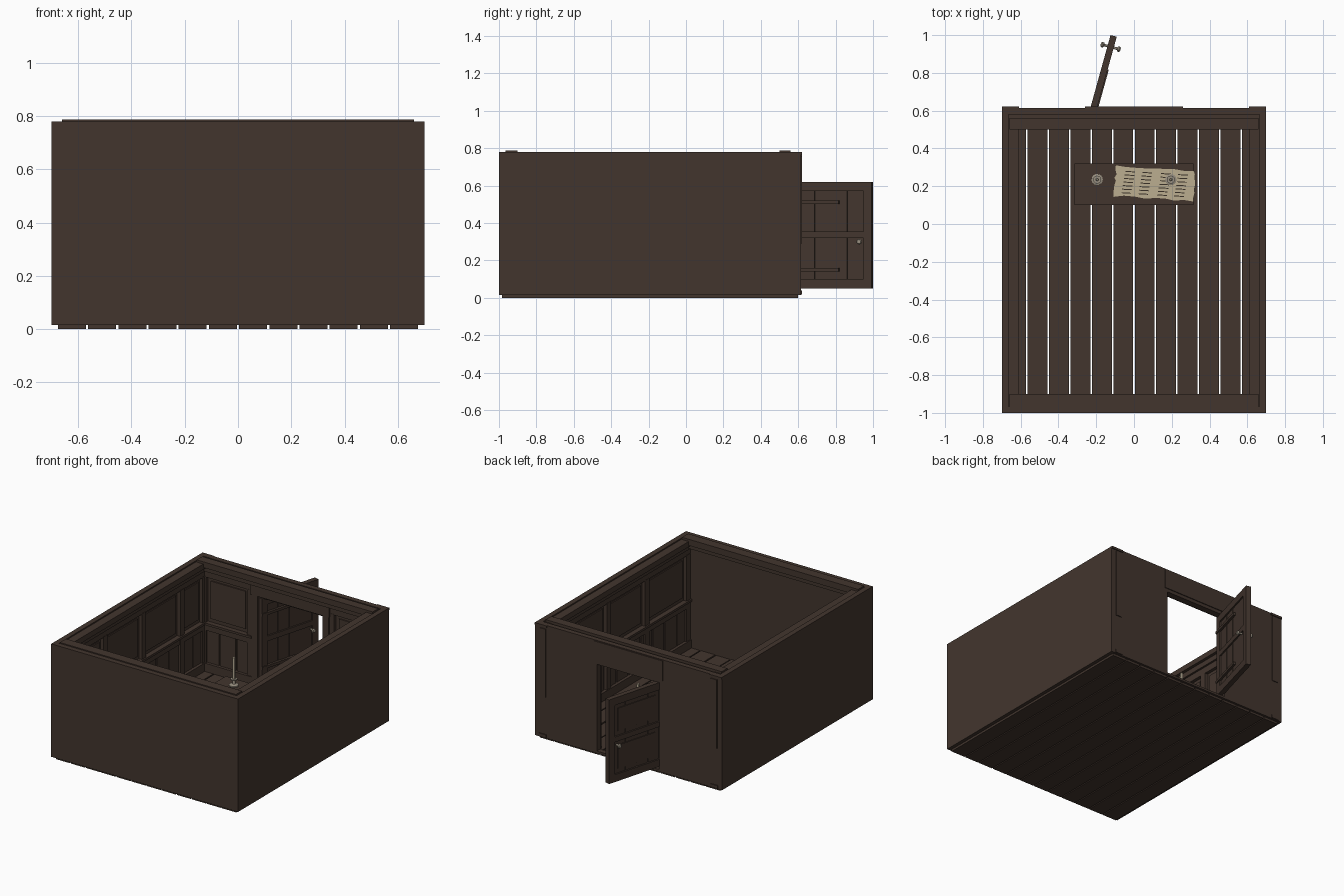
import bpy, bmesh, math, random
from mathutils import Matrix

random.seed(4)
if "Cube" in bpy.data.objects:
    bpy.data.objects.remove(bpy.data.objects["Cube"], do_unlink=True)


def material(name, rgb):
    m = bpy.data.materials.new(name)
    m.use_nodes = True
    m.diffuse_color = (*rgb, 1)
    m.node_tree.nodes["Principled BSDF"].inputs["Base Color"].default_value = (*rgb, 1)
    return m


WOOD = material("dark wood", (0.055, 0.036, 0.027))
PAPER = material("old paper", (0.50, 0.42, 0.28))
INK = material("ink", (0.04, 0.03, 0.02))
WAX = material("candle wax", (0.46, 0.40, 0.29))
METAL = material("worn metal", (0.32, 0.28, 0.22))


def finish(name, bm, mat, matrix=None):
    bmesh.ops.recalc_face_normals(bm, faces=bm.faces)
    mesh = bpy.data.meshes.new(name)
    bm.to_mesh(mesh)
    bm.free()
    mesh.materials.append(mat)
    ob = bpy.data.objects.new(name, mesh)
    bpy.context.scene.collection.objects.link(ob)
    if matrix:
        ob.matrix_world = matrix
    return ob


def boxes(name, spans, mat=WOOD, matrix=None):
    """One object made of boxes given as (x0, x1, y0, y1, z0, z1)."""
    bm = bmesh.new()
    for x0, x1, y0, y1, z0, z1 in spans:
        m = Matrix.Translation(((x0 + x1) / 2, (y0 + y1) / 2, (z0 + z1) / 2))
        m = m @ Matrix.Diagonal((x1 - x0, y1 - y0, z1 - z0, 1))
        bmesh.ops.create_cube(bm, size=1, matrix=m)
    return finish(name, bm, mat, matrix)


def lathe(name, profile, mat, matrix, sides=16):
    """Spin a (radius, height) profile around z."""
    bm = bmesh.new()
    verts = [bm.verts.new((r, 0, z)) for r, z in profile]
    edges = [bm.edges.new(p) for p in zip(verts, verts[1:])]
    bmesh.ops.spin(bm, geom=verts + edges, cent=(0, 0, 0), axis=(0, 0, 1),
                   angle=math.tau, steps=sides)
    bmesh.ops.remove_doubles(bm, verts=bm.verts, dist=0.0001)
    ob = finish(name, bm, mat, matrix)
    bpy.context.view_layer.objects.active = ob
    ob.select_set(True)
    bpy.ops.object.shade_smooth_by_angle()
    ob.select_set(False)


# Room extents and the doorway
X, IN = 0.70, 0.665
FRONT, BACK = -1.0, 0.615
FI, BI = -0.965, 0.58
DL, DR, DZ0, DZ1 = -0.24, 0.25, 0.03, 0.63
LOW, TOP = 0.015, 0.78

# Floor planks
pitch = 1.36 / 12
boxes("floor_planks", [
    (-0.68 + i * pitch + 0.004, -0.68 + (i + 1) * pitch - 0.004,
     -0.985, 0.60, 0, 0.018 + random.uniform(0, 0.004)) for i in range(12)])

# Walls
boxes("front_wall", [(-X, X, FRONT, FI, LOW, TOP)])
boxes("back_wall", [(-X, DL, BI, BACK, LOW, TOP), (DR, X, BI, BACK, LOW, TOP),
                    (DL, DR, BI, BACK, DZ1, TOP), (DL, DR, BI, BACK, LOW, DZ0)])


def side_boxes(s, depth0, depth1, y0, y1, z0, z1):
    """Box against a side wall, measured inward from its inner face."""
    a, b = sorted((s * (IN - depth0), s * (IN - depth1)))
    return (a, b, y0, y1, z0, z1)


# Side walls with wainscot, rails, stiles and raised panels
stile_y = [-0.945, -0.50, -0.09, 0.32, 0.56]
for s, side in ((1, "left"), (-1, "right")):
    a, b = sorted((s * IN, s * X))
    boxes(side + "_wall", [(a, b, FI, BI, LOW, TOP)])
    boxes(side + "_crown", [side_boxes(s, 0, 0.055, FI, BI, 0.735, 0.772),
                            side_boxes(s, 0, 0.035, FI, BI, 0.70, 0.735)])
    boxes(side + "_rails", [side_boxes(s, 0, 0.022, FI, BI, 0.655, 0.70),
                            side_boxes(s, 0, 0.022, FI, BI, 0.295, 0.335),
                            side_boxes(s, 0, 0.034, FI, BI, 0.335, 0.35),
                            side_boxes(s, 0, 0.030, FI, BI, 0.018, 0.075)])
    boxes(side + "_stiles", [side_boxes(s, 0, 0.024, y - 0.022, y + 0.022, 0.075, 0.66)
                             for y in stile_y])
    boxes(side + "_panels", [side_boxes(s, 0, 0.008, p + 0.045, q - 0.045, 0.375, 0.63)
                             for p, q in zip(stile_y, stile_y[1:])])
    n = 12
    step = (BI - FI) / n
    boxes(side + "_wainscot", [side_boxes(s, 0, 0.010, FI + i * step + 0.005,
                                          FI + (i + 1) * step - 0.005, 0.075, 0.295)
                               for i in range(n)])

# Back wall panelling on both sides of the doorway
parts = []
for p, q in ((-IN, -0.285), (0.295, IN)):
    parts += [(p, q, BI - 0.022, BI, 0.655, 0.70), (p, q, BI - 0.022, BI, 0.295, 0.335),
              (p, q, BI - 0.034, BI, 0.335, 0.35), (p, q, BI - 0.03, BI, 0.018, 0.075),
              (p, p + 0.035, BI - 0.024, BI, 0.075, 0.66),
              (q - 0.035, q, BI - 0.024, BI, 0.075, 0.66),
              (p + 0.06, q - 0.06, BI - 0.008, BI, 0.375, 0.63)]
    w = (q - p) / 3
    parts += [(p + i * w + 0.005, p + (i + 1) * w - 0.005, BI - 0.01, BI, 0.075, 0.295)
              for i in range(3)]
boxes("back_panelling", parts)

# Front and back cornices
boxes("front_cornice", [(-0.66, 0.66, FI, -0.90, 0.745, 0.787),
                        (-IN, IN, FI, -0.925, 0.71, 0.745)])
boxes("back_cornice", [(-0.66, 0.66, 0.50, 0.56, 0.748, 0.787),
                       (-IN, IN, 0.535, BI, 0.705, 0.765)])

# Doorway casing and header
boxes("door_casing", [(DL - 0.045, DL, BI - 0.03, BI, 0.018, 0.645),
                      (DR, DR + 0.045, BI - 0.03, BI, 0.018, 0.645),
                      (DL, DL + 0.012, BI - 0.01, BACK, DZ0, DZ1),
                      (DR - 0.012, DR, BI - 0.01, BACK, DZ0, DZ1),
                      (DL, DR, BI - 0.01, BACK, DZ1 - 0.012, DZ1)])
boxes("door_header", [(DL - 0.05, DR + 0.05, BI - 0.035, BI, 0.635, 0.71),
                      (DL - 0.02, DR + 0.01, BACK, 0.621, 0.64, 0.775)])

# Outside corner plates on the back wall
for s, side in ((1, "left"), (-1, "right")):
    def mirror(x0, x1, *rest):
        return (*sorted((s * x0, s * x1)), *rest)
    boxes(side + "_corner_plate", [mirror(0.62, 0.665, BACK, 0.621, 0.29, 0.755),
                                   mirror(0.61, 0.70, BACK, 0.621, 0.765, 0.78),
                                   mirror(0.615, 0.67, BACK, 0.621, 0.018, 0.04)])

# Open door, built along local x from the hinge
door = Matrix.Translation((-0.228, 0.562, 0)) @ Matrix.Rotation(math.radians(74.5), 4, 'Z')
L, T = 0.45, 0.017
boxes("door_frame", [(0, 0.045, -T, T, 0.05, 0.62), (L - 0.045, L, -T, T, 0.05, 0.62),
                     (0.045, L - 0.045, -T, T, 0.05, 0.10),
                     (0.045, L - 0.045, -T, T, 0.57, 0.62),
                     (0.045, L - 0.045, -T, T, 0.32, 0.355)], WOOD, door)
w = (L - 0.09) / 4
boxes("door_boards", [(0.045 + i * w + 0.002, 0.045 + (i + 1) * w - 0.002,
                       -0.007, 0.007, 0.10, 0.57) for i in range(4)]
      + [(0.045, L - 0.045, -0.004, 0.004, 0.10, 0.57)], WOOD, door)
boxes("door_raised_panels", [(0.075, L - 0.075, 0.007, 0.012, z0, z1)
                             for z0, z1 in ((0.13, 0.29), (0.385, 0.54))], WOOD, door)
boxes("hinge_straps", [(0, 0.27, -T - 0.006, -0.006, z - 0.009, z + 0.009)
                       for z in (0.15, 0.51)], WOOD, door)
knob = [(0, 0), (0.007, 0), (0.007, 0.018), (0.013, 0.022), (0.015, 0.029), (0.011, 0.036), (0, 0.038)]
for name, turn, y in (("inner_knob", 90, -T), ("outer_knob", -90, T)):
    lathe(name, knob, METAL, door @ Matrix.Translation((0.39, y, 0.30))
          @ Matrix.Rotation(math.radians(turn), 4, 'X'), 12)

# Low table
boxes("table_top", [(-0.315, 0.315, 0.10, 0.32, 0.14, 0.16)])
boxes("table_legs", [(x - 0.015, x + 0.015, y - 0.015, y + 0.015, 0.02, 0.14)
                     for x in (-0.28, 0.28) for y in (0.13, 0.29)]
      + [(-0.28, 0.28, y - 0.006, y + 0.006, 0.115, 0.14) for y in (0.13, 0.29)])

# Candlesticks with candles
stick = [(0, 0), (0.03, 0), (0.03, 0.008), (0.01, 0.014), (0.008, 0.035),
         (0.021, 0.042), (0.021, 0.048), (0, 0.048)]
candle = [(0, 0.048), (0.009, 0.048), (0.009, 0.19), (0.005, 0.195), (0, 0.192)]
for x, side in ((-0.195, "right"), (0.195, "left")):
    spot = Matrix.Translation((x, 0.235, 0.16))
    lathe(side + "_candlestick", stick, METAL, spot)
    lathe(side + "_candle", candle, WAX, spot, 12)

# Torn sheet of paper with written lines
sheet = Matrix.Translation((0.11, 0.215, 0.163)) @ Matrix.Rotation(math.radians(-3.5), 4, 'Z')
bm = bmesh.new()
rim = []
corners = [(-0.21, -0.08), (0.21, -0.08), (0.21, 0.08), (-0.21, 0.08)]
for (ax, ay), (bx, by) in zip(corners, corners[1:] + corners[:1]):
    for i in range(8):
        t = i / 8
        rim.append(bm.verts.new((ax + (bx - ax) * t + random.uniform(-0.006, 0.006),
                                 ay + (by - ay) * t + random.uniform(-0.006, 0.006), 0)))
face = bm.faces.new(rim)
lifted = bmesh.ops.extrude_face_region(bm, geom=[face])["geom"]
bmesh.ops.translate(bm, verts=[v for v in lifted if isinstance(v, bmesh.types.BMVert)],
                    vec=(0, 0, 0.004))
finish("paper", bm, PAPER, sheet)
boxes("writing", [(x - 0.026 + 0.12 * y, x + 0.026 + 0.12 * y, y - 0.0025, y + 0.0025, 0.004, 0.005)
                  for x in (-0.14, -0.05, 0.05, 0.14)
                  for y in [-0.06 + 0.019 * i for i in range(7)]], INK, sheet)
